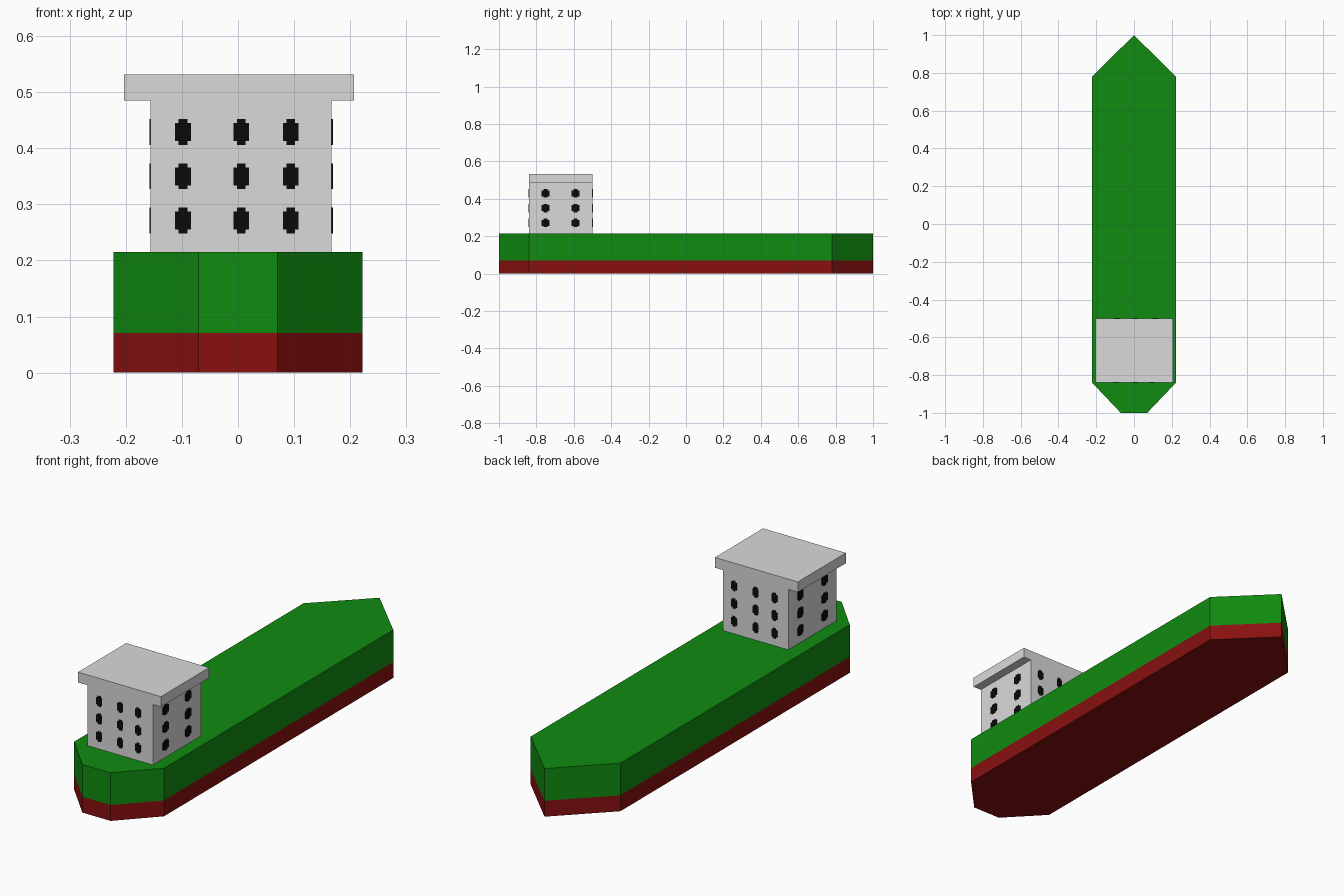
import bpy
import bmesh
from mathutils import Vector

if "Cube" in bpy.data.objects:
    bpy.data.objects.remove(bpy.data.objects["Cube"])


def material(name, rgb):
    m = bpy.data.materials.new(name)
    m.diffuse_color = (*rgb, 1.0)
    m.use_nodes = True
    m.node_tree.nodes["Principled BSDF"].inputs["Base Color"].default_value = m.diffuse_color
    return m


GREEN = material("hull_green", (0.005, 0.26, 0.005))
RED = material("keel_red", (0.25, 0.005, 0.005))
GREY = material("cabin_grey", (0.70, 0.70, 0.70))
BLACK = material("window_black", (0.003, 0.003, 0.003))


def finish(bm, name, mats):
    bmesh.ops.recalc_face_normals(bm, faces=bm.faces)
    mesh = bpy.data.meshes.new(name)
    bm.to_mesh(mesh)
    bm.free()
    for m in mats:
        mesh.materials.append(m)
    obj = bpy.data.objects.new(name, mesh)
    bpy.context.collection.objects.link(obj)
    return obj


def prism(name, outline, levels, mats):
    """Extrude an outline up through levels; material i belongs to band i."""
    bm = bmesh.new()
    face = bm.faces.new([bm.verts.new((x, y, levels[0])) for x, y in outline])
    cap = bm.faces.new([bm.verts.new(v.co) for v in face.verts])
    for z0, z1 in zip(levels, levels[1:]):
        ext = bmesh.ops.extrude_face_region(bm, geom=[cap])["geom"]
        bmesh.ops.delete(bm, geom=[cap], context='FACES_ONLY')
        cap = next(g for g in ext if isinstance(g, bmesh.types.BMFace))
        for v in cap.verts:
            v.co.z = z1
    bmesh.ops.remove_doubles(bm, verts=bm.verts, dist=1e-5)
    bm.normal_update()
    for f in bm.faces:
        z = f.calc_center_median().z
        f.material_index = sum(z > lv for lv in levels[1:-1])
    return finish(bm, name, mats)


def rect(x0, x1, y0, y1):
    return [(x0, y0), (x1, y0), (x1, y1), (x0, y1)]


# Hull: pointed bow, chamfered stern, red below the waterline
prism("hull",
      [(0, 1), (-0.222, 0.78), (-0.222, -0.84), (-0.07, -1),
       (0.07, -1), (0.222, -0.84), (0.222, 0.78)],
      [0, 0.071, 0.215], [RED, GREEN])

# Deckhouse and its overhanging roof
X0, X1, Y0, Y1 = -0.156, 0.167, -0.84, -0.50
prism("deckhouse", rect(X0, X1, Y0, Y1), [0.215, 0.485], [GREY])
prism("deckhouse_roof", rect(-0.203, 0.207, Y0, Y1), [0.485, 0.531], [GREY])


def windows(name, origin, across, columns, width):
    """Grid of step-cornered window plates on one wall."""
    across, up, h = Vector(across), Vector((0, 0, 1)), 0.023
    w = width / 2
    quarter = [(w, h * 0.7), (w * 0.55, h * 0.7), (w * 0.55, h)]
    shape = (quarter + [(-a, b) for a, b in reversed(quarter)]
             + [(-a, -b) for a, b in quarter]
             + [(a, -b) for a, b in reversed(quarter)])
    out = across.cross(up)
    bm = bmesh.new()
    for c in columns:
        for z in (0.271, 0.35, 0.429):
            base = Vector(origin) + across.to_tuple()[0] * Vector((0, 0, 0)) + up * z
            base += Vector((abs(across.x), abs(across.y), 0)) * c
            ring = [[bm.verts.new(base + out * d + across * a + up * b)
                     for a, b in shape] for d in (-0.001, 0.002)]
            bm.faces.new(ring[1])
            bm.faces.new(ring[0][::-1])
            n = len(shape)
            for i in range(n):
                j = (i + 1) % n
                bm.faces.new((ring[0][i], ring[0][j], ring[1][j], ring[1][i]))
    return finish(bm, name, [BLACK])


# Windows on all four walls
windows("front_windows", (0, Y0, 0), (1, 0, 0), (-0.098, 0.006, 0.094), 0.028)
windows("back_windows", (0, Y1, 0), (-1, 0, 0), (0.112, 0.005, -0.088), 0.028)
windows("right_windows", (X1, 0, 0), (0, 1, 0), (-0.751, -0.591), 0.042)
windows("left_windows", (X0, 0, 0), (0, -1, 0), (-0.755, -0.585), 0.042)
